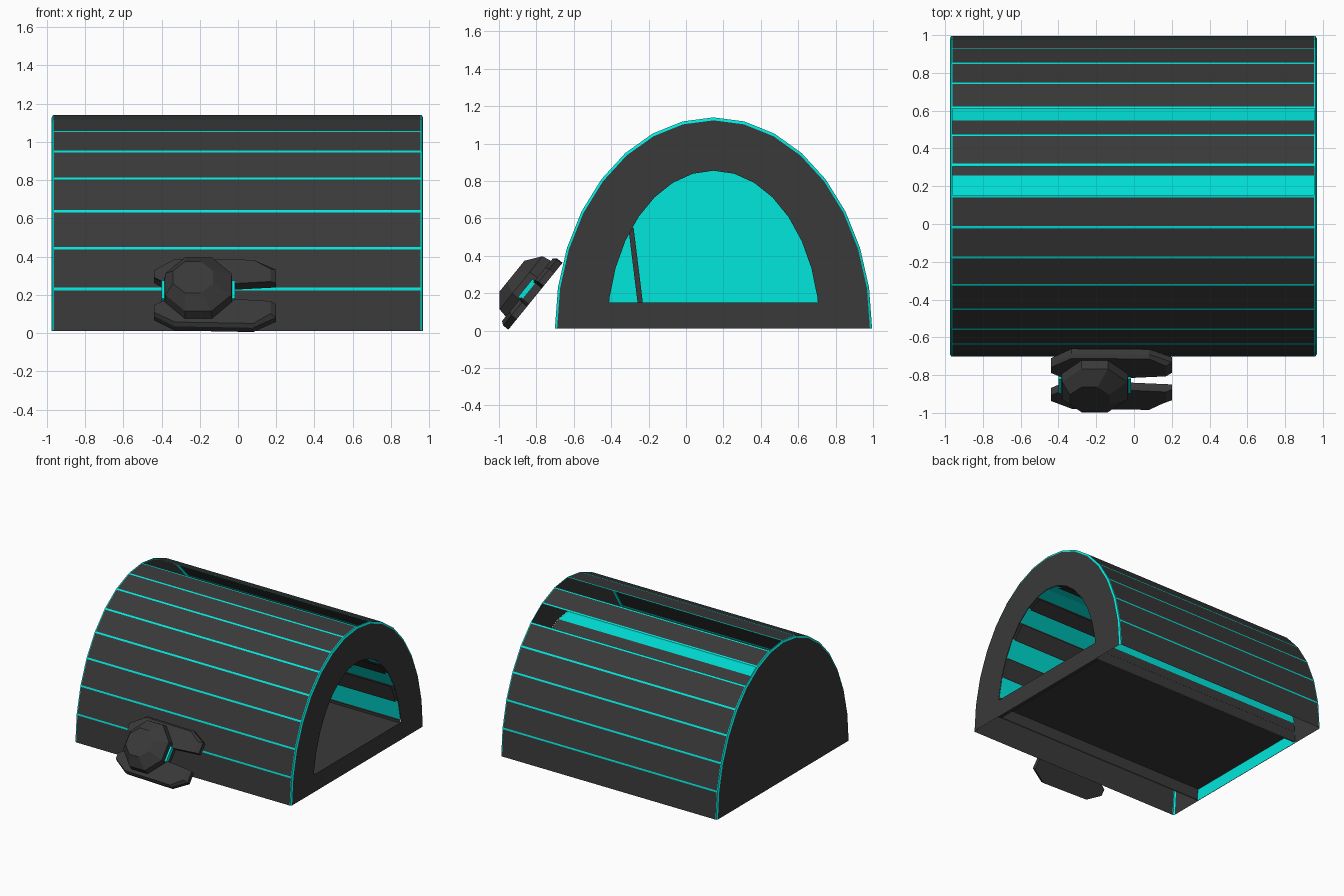
import bpy, bmesh, math
from mathutils import Vector

if "Cube" in bpy.data.objects:
    bpy.data.objects.remove(bpy.data.objects["Cube"])

CY, Z0, N = 0.147, 0.01, 16          # arch centre, base height, arch segments
OUT, INN = (0.848, 1.13), (0.567, 0.845)  # half-ellipse radii (y, z)


def material(name, col):
    m = bpy.data.materials.new(name)
    m.diffuse_color = (*col, 1)
    m.use_nodes = True
    m.node_tree.nodes["Principled BSDF"].inputs["Base Color"].default_value = m.diffuse_color
    return m


MATS = [material("charcoal", (0.041, 0.041, 0.041)),
        material("turquoise", (0.0, 0.80, 0.72))]
DARK, CYAN = 0, 1


def make(name, bm):
    me = bpy.data.meshes.new(name)
    bm.to_mesh(me)
    bm.free()
    for m in MATS:
        me.materials.append(m)
    ob = bpy.data.objects.new(name, me)
    bpy.context.collection.objects.link(ob)
    return ob


def arch(bm, x, radii, s=1.0):
    """Half ellipse of vertices, from the front foot over to the back foot."""
    return [bm.verts.new((x, CY - s * radii[0] * math.cos(math.pi * i / N),
                          Z0 + s * radii[1] * math.sin(math.pi * i / N)))
            for i in range(N + 1)]


def bridge(bm, a, b, mat, skip=()):
    faces = []
    for i in range(N):
        if i not in skip:
            f = bm.faces.new((a[i], b[i], b[i + 1], a[i + 1]))
            f.material_index = mat
            faces.append(f)
    return faces


def box(name, x, y, z, mat=DARK):
    bm = bmesh.new()
    bmesh.ops.create_cube(bm, size=1)
    for v in bm.verts:
        v.co = [(lo + hi) / 2 + c * (hi - lo) for c, (lo, hi) in zip(v.co, (x, y, z))]
    for f in bm.faces:
        f.material_index = mat
    return make(name, bm)


# Outer shell: dark panels in a turquoise frame, two roof panels missing
bm = bmesh.new()
rings = [arch(bm, -0.975, OUT, 0.986), arch(bm, -0.968, OUT),
         arch(bm, 0.961, OUT), arch(bm, 0.968, OUT, 0.986)]
bridge(bm, rings[0], rings[1], CYAN)
bridge(bm, rings[2], rings[3], CYAN)
panels = bridge(bm, rings[1], rings[2], DARK)
bm.normal_update()
rim = bmesh.ops.inset_individual(bm, faces=panels, thickness=0.01)["faces"]
for f in bm.faces:
    f.material_index = DARK if f in panels else CYAN
bmesh.ops.delete(bm, geom=[panels[8], panels[10]], context='FACES')
# the two feet have no turquoise line along the ground
for f in bm.faces:
    if f.calc_center_median().z < 0.03 and f.calc_area() > 0.01:
        f.material_index = DARK
make("outer_panels", bm)

# Entrance ring on the open right end
bm = bmesh.new()
bridge(bm, arch(bm, 0.968, OUT, 0.986), arch(bm, 0.968, INN), DARK)
make("entrance_ring", bm)

# Closed left end, dark outside
bm = bmesh.new()
bm.faces.new(arch(bm, -0.975, OUT, 0.986))
make("end_wall", bm)

# Turquoise lining of the end wall within the inner arch
bm = bmesh.new()
bm.faces.new(arch(bm, -0.968, INN))
for f in bm.faces:
    f.material_index = CYAN
make("end_wall_lining", bm)

# Inner lining: alternate turquoise strips and slightly raised dark boards
bm = bmesh.new()
cyan_segs = [i for i in range(N) if (i if i >= 8 else 15 - i) % 2 == 0]
a, b = arch(bm, -0.966, INN), arch(bm, 0.966, INN)
for i, f in enumerate(bridge(bm, a, b, CYAN)):
    f.material_index = CYAN if i in cyan_segs else DARK
c, d = arch(bm, -0.96, INN, 0.983), arch(bm, 0.95, INN, 0.983)
bridge(bm, c, d, DARK, skip=cyan_segs)
make("inner_lining", bm)

# Floor, entrance sill and a loose board leaning inside
box("floor", (-0.966, 0.95), (-0.415, 0.709), (0.10, 0.15))
box("entrance_sill", (0.94, 0.968), (-0.42, 0.714), (0.01, 0.15))
board = box("loose_board", (-0.5, 0.4), (-0.014, 0.014), (0, 0.40))
board.location = (0, -0.245, 0.15)
board.rotation_euler.x = math.radians(7)

# Faceted pod leaning on the front: local u = x, v = up the slope, n = outward
V, NRM, ORG = Vector((0, 0.63, 0.777)), Vector((0, -0.777, 0.63)), Vector((0, -0.95, 0.005))


def loft(name, layers, mat=DARK):
    """Stack outlines [(n, [(u, v)...])...] into a closed faceted solid."""
    bm = bmesh.new()
    loops = [[bm.verts.new(ORG + Vector((u, 0, 0)) + V * v + NRM * n) for u, v in pts]
             for n, pts in layers]
    k = len(loops[0])
    bm.faces.new(loops[0])
    bm.faces.new(loops[-1])
    for p, q in zip(loops, loops[1:]):
        for i in range(k):
            j = (i + 1) % k
            bm.faces.new((p[i], p[j], q[j], q[i]))
    for f in bm.faces:
        f.material_index = mat
    bmesh.ops.recalc_face_normals(bm, faces=bm.faces)
    return make(name, bm)


# Back plate with a notch at the left and a forked right end
plate = [(-0.33, 0.01), (0.08, 0.0), (0.20, 0.07), (0.20, 0.16), (-0.02, 0.175),
         (-0.02, 0.285), (0.20, 0.30), (0.20, 0.39), (0.08, 0.455), (-0.33, 0.46),
         (-0.44, 0.38), (-0.44, 0.33), (-0.38, 0.29), (-0.38, 0.17), (-0.44, 0.13),
         (-0.44, 0.08)]
slim = [(u if u < 0.15 else 0.17, 0.23 + (v - 0.23) * 0.94) for u, v in plate]
loft("pod_plate", [(0, plate), (0.035, plate), (0.055, slim)])


def octagon(u0, u1, v0, v1, cut):
    w, h = (u1 - u0) * cut, (v1 - v0) * cut
    return [(u0 + w, v0), (u1 - w, v0), (u1, v0 + h), (u1, v1 - h),
            (u1 - w, v1), (u0 + w, v1), (u0, v1 - h), (u0, v0 + h)]


# Glowing strips at both sides of the pod
for side, u in (("left", -0.39), ("right", -0.025)):
    strip = [(u - 0.009, 0.17), (u + 0.009, 0.17), (u + 0.009, 0.29), (u - 0.009, 0.29)]
    loft("pod_strip_" + side, [(0.045, strip), (0.07, strip)], CYAN)

# Dome of the pod
loft("pod_dome", [(0.05, octagon(-0.385, -0.03, 0.045, 0.43, 0.3)),
                  (0.105, octagon(-0.38, -0.035, 0.055, 0.42, 0.3)),
                  (0.165, octagon(-0.34, -0.13, 0.13, 0.34, 0.3))])
